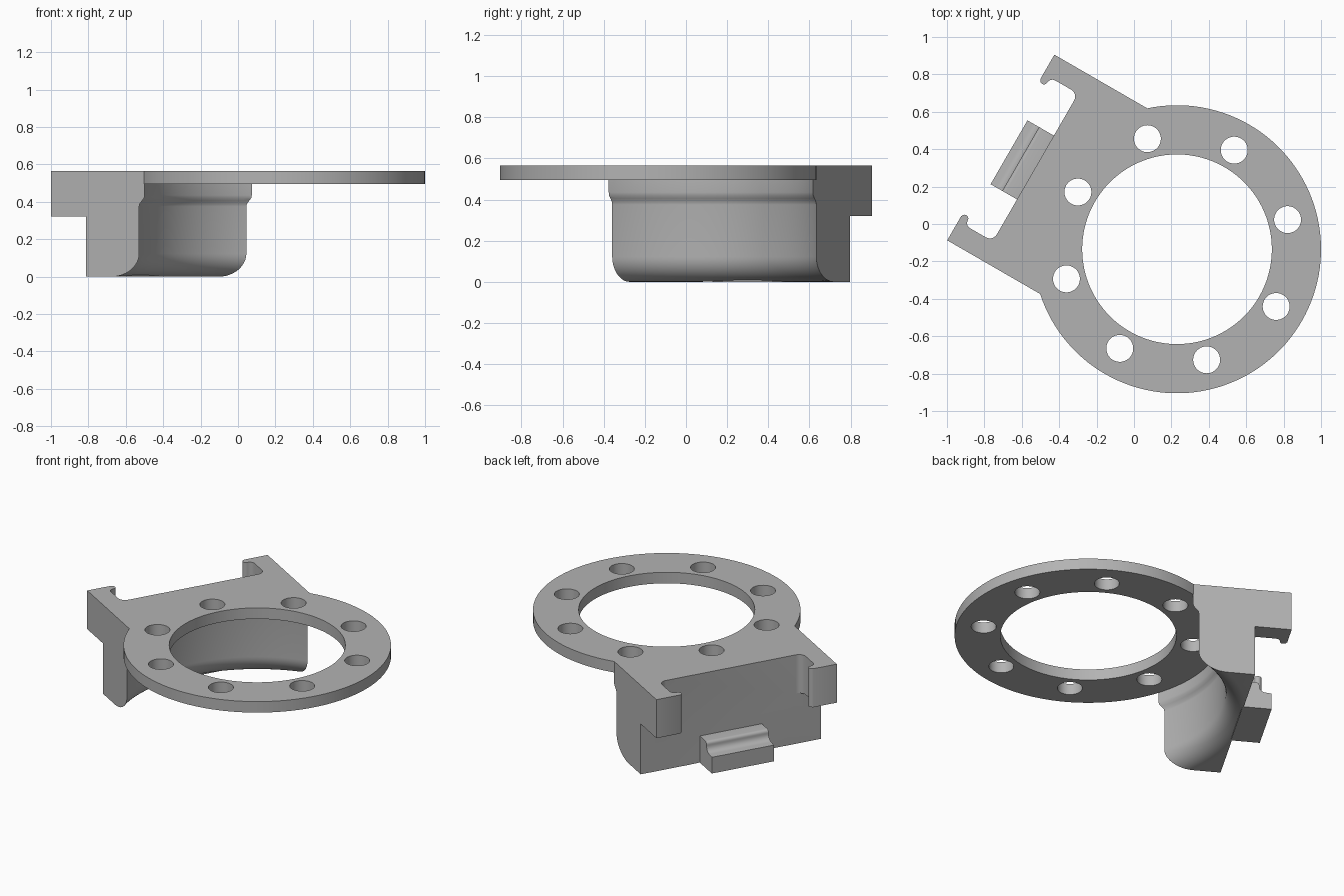
import bpy, bmesh, math
from mathutils import Matrix

old = bpy.data.objects.get("Cube")
if old:
    bpy.data.objects.remove(old, do_unlink=True)

# Local frame: origin on the ring axis, +x pointing out through the mounting block
PLACE = Matrix.Translation((0.23, -0.135, 0)) @ Matrix.Rotation(math.radians(150), 4, 'Z')
TOP, PLATE, WALL, HALF = 0.565, 0.495, 0.874, 0.573

grey = bpy.data.materials.new("plain grey")
grey.use_nodes = True
grey.diffuse_color = (0.45, 0.45, 0.45, 1)
grey.node_tree.nodes["Principled BSDF"].inputs["Base Color"].default_value = (0.45, 0.45, 0.45, 1)


def finish(name, bm):
    bmesh.ops.recalc_face_normals(bm, faces=bm.faces)
    mesh = bpy.data.meshes.new(name)
    bm.to_mesh(mesh)
    bm.free()
    mesh.materials.append(grey)
    obj = bpy.data.objects.new(name, mesh)
    obj.matrix_world = PLACE
    bpy.context.collection.objects.link(obj)
    return obj


def extrude(name, points, offset):
    """Prism from a flat outline of 3D points."""
    bm = bmesh.new()
    face = bm.faces.new([bm.verts.new(p) for p in points])
    new = bmesh.ops.extrude_face_region(bm, geom=[face])["geom"]
    bmesh.ops.translate(bm, vec=offset, verts=[v for v in new if isinstance(v, bmesh.types.BMVert)])
    return finish(name, bm)


def revolve(name, profile, steps=128):
    """Solid of revolution from (radius, z) points, capped at both ends."""
    bm = bmesh.new()
    rings = [[bm.verts.new((r * math.cos(math.tau * i / steps), r * math.sin(math.tau * i / steps), z))
              for i in range(steps)] for r, z in profile]
    for low, high in zip(rings, rings[1:]):
        for i in range(steps):
            j = (i + 1) % steps
            bm.faces.new((low[i], low[j], high[j], high[i]))
    bm.faces.new(rings[0])
    bm.faces.new(rings[-1])
    return finish(name, bm)


def activate(obj):
    bpy.ops.object.select_all(action='DESELECT')
    obj.select_set(True)
    bpy.context.view_layer.objects.active = obj


def combine(obj, other, operation):
    activate(obj)
    mod = obj.modifiers.new("combine", 'BOOLEAN')
    mod.operation, mod.object, mod.solver = operation, other, 'EXACT'
    bpy.ops.object.modifier_apply(modifier=mod.name)
    bpy.data.objects.remove(other, do_unlink=True)


def arc(cx, cy, r, start, end, n=6):
    return [(cx + r * math.cos(math.radians(start + (end - start) * i / n)),
             cy + r * math.sin(math.radians(start + (end - start) * i / n))) for i in range(n + 1)]


# Mounting block outline: one half with its hooked prong, then mirrored
half = [(0.51, HALF), (1.088, HALF), (1.088, 0.425)]
half += arc(1.066, 0.425, 0.02, 0, -150)[1:]
half += arc(1.015, 0.425, 0.031, 0, 90)
half += arc(0.917, 0.413, 0.043, 90, 180)
outline = half + [(x, -y) for x, y in reversed(half)]
bracket = extrude("ring_bracket", [(x, y, 0) for x, y in outline], (0, 0, TOP))

# Prongs end well above the foot of the block
under = [(WALL, -1, -0.1), (1.3, -1, -0.1), (1.3, 1, -0.1), (WALL, 1, -0.1)]
combine(bracket, extrude("prong_cutter", under, (0, 0, 0.42)), 'DIFFERENCE')

# Hollow inner side with a stepped neck and a rounded lower edge
hollow = [(0.913, -0.05)] + [(r, z) for r, z in arc(0.913, 0.122, 0.122, 270, 180, 12)]
hollow += [(0.791, 0.375), (0.789, 0.388), (0.779, 0.405), (0.77, 0.42), (0.768, 0.435), (0.768, PLATE)]
combine(bracket, revolve("hollow_cutter", hollow), 'DIFFERENCE')

# Flat ring with its opening and eight bolt holes
combine(bracket, revolve("ring", [(0.77, PLATE), (0.77, TOP)]), 'UNION')
combine(bracket, revolve("opening_cutter", [(0.507, 0.45), (0.507, 0.7)]), 'DIFFERENCE')
for k in range(8):
    a = k * math.tau / 8
    hole = revolve("bolt_cutter", [(0.072, 0.3), (0.072, 0.7)], 40)
    hole.matrix_world = PLACE @ Matrix.Translation((0.612 * math.cos(a), 0.612 * math.sin(a), 0))
    bpy.context.view_layer.update()
    combine(bracket, hole, 'DIFFERENCE')

# Small stepped clip at the foot of the outer wall
step = [(0.868, 0), (1.037, 0), (1.037, 0.103)]
step += arc(1.003, 0.145, 0.038, 270, 180)
step += arc(0.947, 0.152, 0.018, 0, 90, 4) + [(0.868, 0.17)]
clip = extrude("wall_clip", [(x, -0.197, z) for x, z in step], (0, 0.394, 0))

for obj in (bracket, clip):
    activate(obj)
    bpy.ops.object.shade_smooth_by_angle(angle=math.radians(32))
